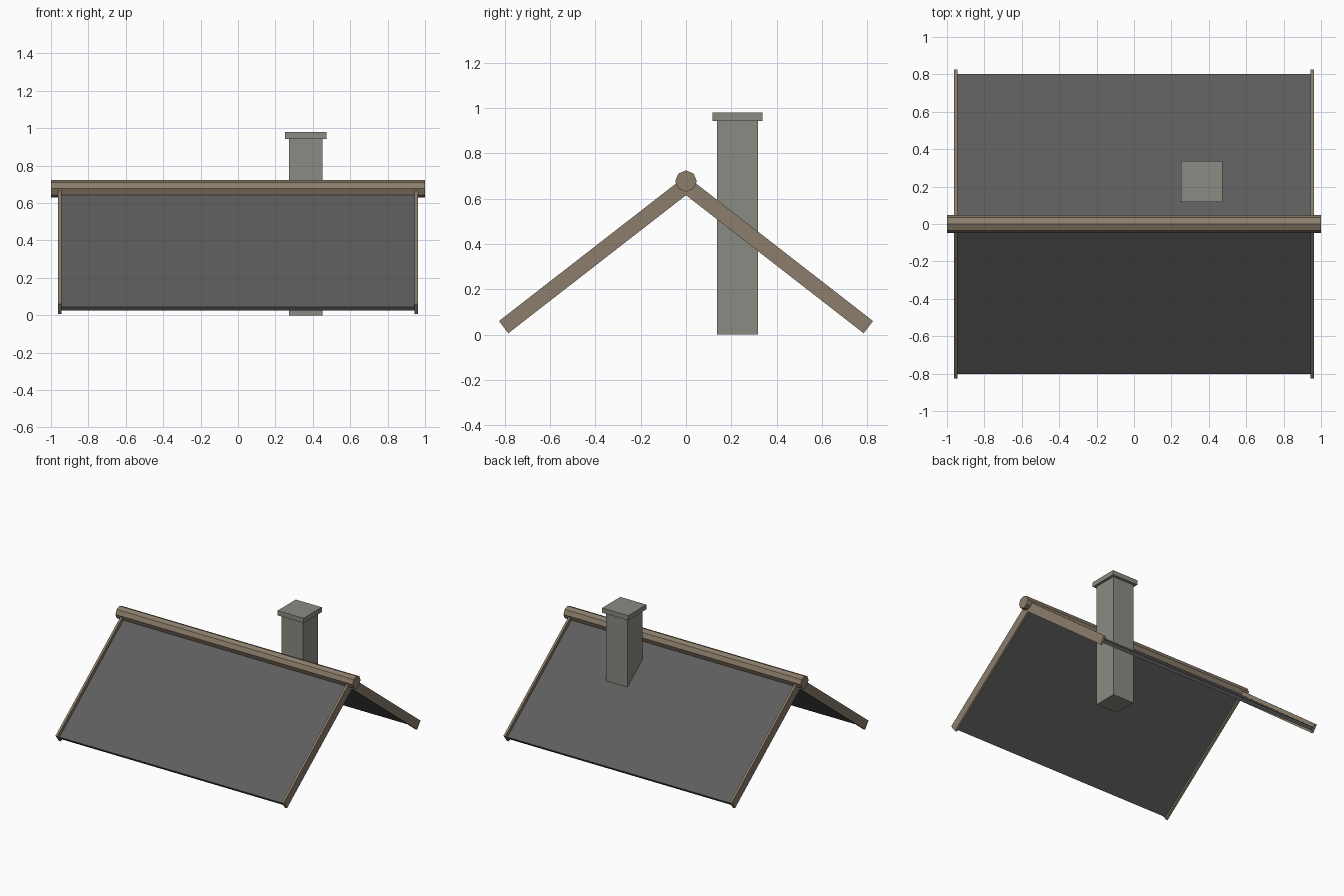
import bpy, bmesh, math

if "Cube" in bpy.data.objects:
    bpy.data.objects.remove(bpy.data.objects["Cube"])

SLOPE = 0.777  # roof rise per unit of run


def material(name, rgb):
    m = bpy.data.materials.new(name)
    m.diffuse_color = [((c / 255 + 0.055) / 1.055) ** 2.4 for c in rgb] + [1]
    m.use_nodes = True
    m.node_tree.nodes["Principled BSDF"].inputs["Base Color"].default_value = m.diffuse_color
    return m


SLATE = material("slate grey", (93, 93, 93))
WOOD = material("weathered wood", (139, 125, 107))
STONE = material("chimney stone", (139, 139, 131))


def extrude_profile(name, points, x0, x1, mat):
    """Prism along x from a (y, z) profile."""
    bm = bmesh.new()
    a = [bm.verts.new((x0, y, z)) for y, z in points]
    b = [bm.verts.new((x1, y, z)) for y, z in points]
    n = len(points)
    bm.faces.new(a)
    bm.faces.new(b[::-1])
    for i in range(n):
        j = (i + 1) % n
        bm.faces.new((a[i], b[i], b[j], a[j]))
    bmesh.ops.recalc_face_normals(bm, faces=bm.faces)
    me = bpy.data.meshes.new(name)
    bm.to_mesh(me)
    bm.free()
    me.materials.append(mat)
    ob = bpy.data.objects.new(name, me)
    bpy.context.collection.objects.link(ob)
    return ob


def rafter_profile(side, y_top, y_low, z_top, z_low):
    """Sloping strip, cut square at the eave and plumb at the ridge."""
    return [(0, z_top), (side * y_top, z_top - SLOPE * y_top),
            (side * y_low, z_low - SLOPE * y_low), (0, z_low)]


def box(name, x0, x1, y0, y1, z0, z1, mat):
    return extrude_profile(name, [(y0, z0), (y1, z0), (y1, z1), (y0, z1)], x0, x1, mat)


for side, label in ((-1, "front"), (1, "back")):
    # Roof panel
    extrude_profile(label + "_roof_panel",
                    rafter_profile(side, 0.801, 0.786, 0.667, 0.635), -0.95, 0.95, SLATE)
    # Gable boards at both ends
    for sx, end in ((-1, "left"), (1, "right")):
        extrude_profile(f"{label}_{end}_gable_board",
                        rafter_profile(side, 0.825, 0.784, 0.701, 0.615),
                        sx * 0.945, sx * 0.962, WOOD)

# Octagonal ridge beam
ring = [(0.0475 * math.cos(i * math.pi / 4), 0.677 + 0.0475 * math.sin(i * math.pi / 4))
        for i in range(8)]
extrude_profile("ridge_beam", ring, -1, 1, WOOD)

# Chimney shaft and cap
box("chimney_shaft", 0.272, 0.452, 0.137, 0.317, 0, 0.945, STONE)
box("chimney_cap", 0.252, 0.472, 0.117, 0.337, 0.943, 0.979, STONE)
